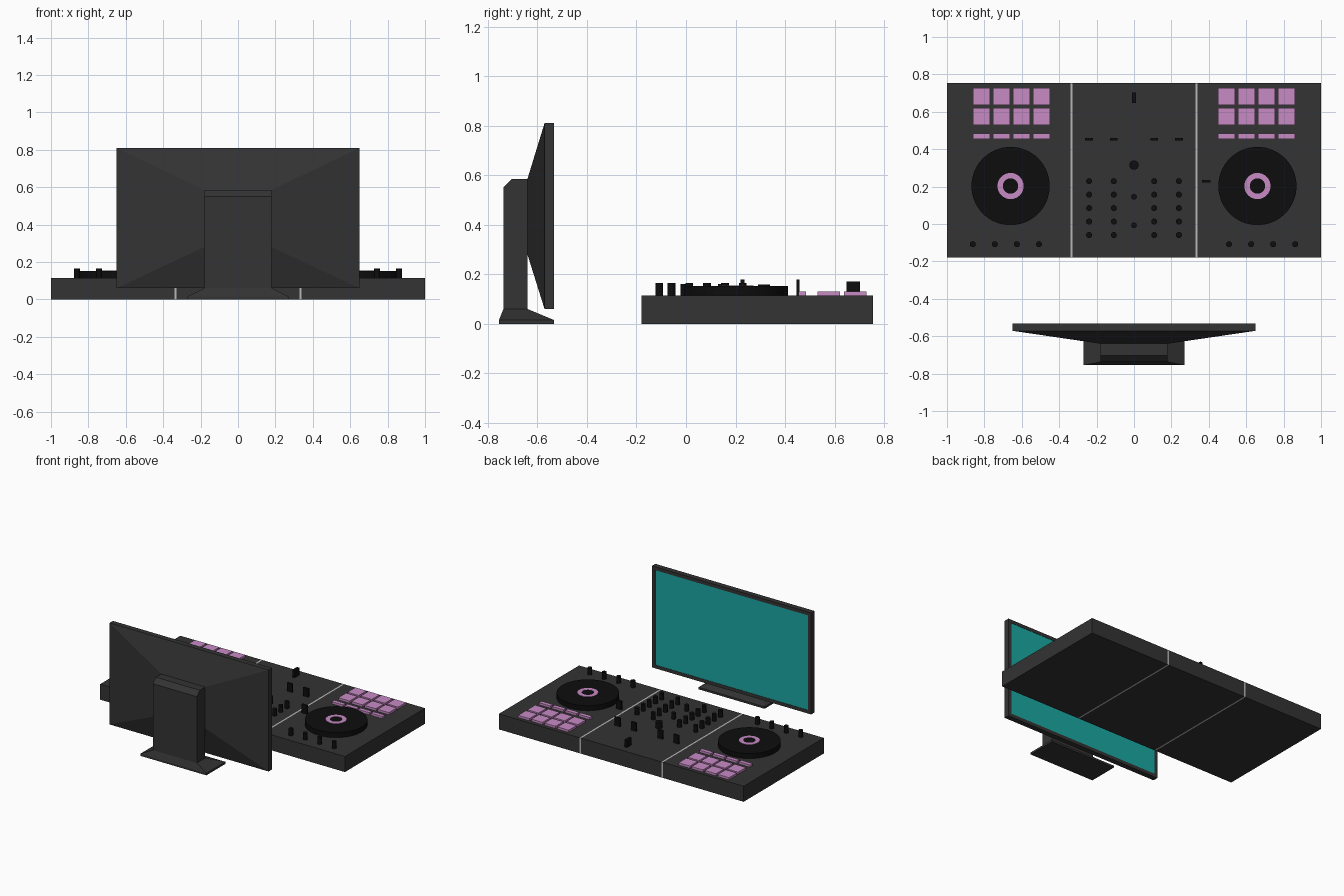
import bpy, bmesh, math
from mathutils import Matrix

if "Cube" in bpy.data.objects:
    bpy.data.objects.remove(bpy.data.objects["Cube"])


def material(name, r, g, b):
    m = bpy.data.materials.new(name)
    m.diffuse_color = (r, g, b, 1)
    m.use_nodes = True
    m.node_tree.nodes["Principled BSDF"].inputs["Base Color"].default_value = m.diffuse_color
    return m


DARK = material("charcoal", 0.033, 0.033, 0.033)
BLACK = material("black", 0.004, 0.004, 0.004)
PINK = material("pink", 0.58, 0.26, 0.56)
TEAL = material("teal", 0.011, 0.39, 0.36)
SILVER = material("silver", 0.48, 0.48, 0.48)


def finish(bm, name, mat, smooth=False):
    bmesh.ops.recalc_face_normals(bm, faces=bm.faces)
    me = bpy.data.meshes.new(name)
    bm.to_mesh(me)
    bm.free()
    me.materials.append(mat)
    ob = bpy.data.objects.new(name, me)
    bpy.context.collection.objects.link(ob)
    if smooth:
        bpy.ops.object.select_all(action='DESELECT')
        ob.select_set(True)
        bpy.context.view_layer.objects.active = ob
        bpy.ops.object.shade_smooth_by_angle(angle=math.radians(35))
    return ob


def box(name, mat, x0, x1, y0, y1, z0, z1):
    bm = bmesh.new()
    bmesh.ops.create_cube(bm, size=1, matrix=Matrix.Translation(
        ((x0 + x1) / 2, (y0 + y1) / 2, (z0 + z1) / 2))
        @ Matrix.Diagonal((x1 - x0, y1 - y0, z1 - z0, 1)))
    return finish(bm, name, mat)


def lathe(name, mat, x, y, profile, n, closed=False):
    """Revolve (radius, z) points about a vertical axis."""
    bm = bmesh.new()
    rings = [[bm.verts.new((x + r * math.cos(2 * math.pi * i / n),
                            y + r * math.sin(2 * math.pi * i / n), z))
              for i in range(n)] for r, z in profile]
    bridge(bm, rings, closed)
    return finish(bm, name, mat, True)


def bridge(bm, rings, closed=False):
    n = len(rings[0])
    pairs = list(zip(rings, rings[1:]))
    if closed:
        pairs.append((rings[-1], rings[0]))
    for a, b in pairs:
        for i in range(n):
            j = (i + 1) % n
            bm.faces.new((a[i], a[j], b[j], b[i]))
    if not closed:
        bm.faces.new(rings[0])
        bm.faces.new(rings[-1])


def loft(name, mat, loops):
    bm = bmesh.new()
    bridge(bm, [[bm.verts.new(p) for p in lp] for lp in loops])
    return finish(bm, name, mat)


def rect_y(hx, z0, z1, y):
    return [(-hx, y, z0), (hx, y, z0), (hx, y, z1), (-hx, y, z1)]


def rect_z(hx, y0, y1, z):
    return [(-hx, y0, z), (hx, y0, z), (hx, y1, z), (-hx, y1, z)]


# monitor shell with recessed front and tapered back
loft("monitor_shell", DARK, [
    rect_y(0.625, 0.085, 0.785, -0.537), rect_y(0.625, 0.085, 0.785, -0.532),
    rect_y(0.65, 0.06, 0.81, -0.532), rect_y(0.65, 0.06, 0.81, -0.571),
    rect_y(0.18, 0.28, 0.585, -0.64)])
box("monitor_screen", TEAL, -0.625, 0.625, -0.5375, -0.534, 0.085, 0.785)

# monitor stand: column with sloped top, flared foot
column = [(-0.64, 0.06), (-0.64, 0.585), (-0.703, 0.585), (-0.737, 0.55), (-0.737, 0.06)]
loft("stand_column", DARK, [[(x, y, z) for y, z in column] for x in (-0.18, 0.18)])
loft("stand_foot", DARK, [
    rect_z(0.27, -0.755, -0.532, 0), rect_z(0.27, -0.755, -0.532, 0.015),
    rect_z(0.18, -0.737, -0.64, 0.06)])

# mixing deck body: three panels with silver seams
TOP, Y0, Y1 = 0.115, -0.18, 0.755
box("mixer_panel", DARK, -0.328, 0.328, Y0, Y1, 0, TOP)
for s, side in ((-1, "left"), (1, "right")):
    box(side + "_deck_panel", DARK, *sorted((s * 0.34, s)), Y0, Y1, 0, TOP)
    box(side + "_seam", SILVER, *sorted((s * 0.328, s * 0.34)), Y0, Y1, 0, TOP)

    # jog wheel with pink ring
    cx, cy = s * 0.66, 0.203
    lathe(side + "_jog_wheel", BLACK, cx, cy,
          [(0.209, TOP), (0.209, 0.152)], 64)
    lathe(side + "_jog_ring", PINK, cx, cy,
          [(0.07, 0.148), (0.07, 0.154), (0.041, 0.154), (0.041, 0.148)], 48, True)

    # pads: two square rows and one slim row
    for c in range(4):
        px = s * (0.495 + 0.107 * c)
        for r, (a, b) in enumerate(((0.454, 0.484), (0.53, 0.621), (0.637, 0.728))):
            box(f"{side}_pad_{r}_{c}", PINK, px - 0.046, px + 0.046, a, b, TOP, 0.131)

    # deck knobs
    for c in range(4):
        lathe(f"{side}_deck_knob_{c}", BLACK, s * (0.508 + 0.118 * c), -0.108,
              [(0.016, TOP), (0.016, 0.165)], 20)

    # mixer knobs and channel faders
    for c, kx in enumerate((0.108, 0.24)):
        for r in range(5):
            lathe(f"{side}_mixer_knob_{c}_{r}", BLACK, s * kx, -0.059 + 0.072 * r,
                  [(0.016, TOP), (0.016, 0.165)], 20)
        box(f"{side}_channel_fader_{c}", BLACK, s * kx - 0.021, s * kx + 0.021,
            0.447, 0.459, TOP, 0.178)

# centre knobs, crossfader, tempo slider
for i, (ky, r, h) in enumerate(((-0.007, 0.015, 0.16), (0.145, 0.015, 0.16), (0.315, 0.025, 0.158))):
    lathe(f"centre_knob_{i}", BLACK, 0, ky, [(r, TOP), (r, h)], 24)
box("crossfader", BLACK, -0.01, 0.01, 0.648, 0.702, TOP, 0.17)
box("tempo_slider", BLACK, 0.364, 0.408, 0.221, 0.236, TOP, 0.178)
